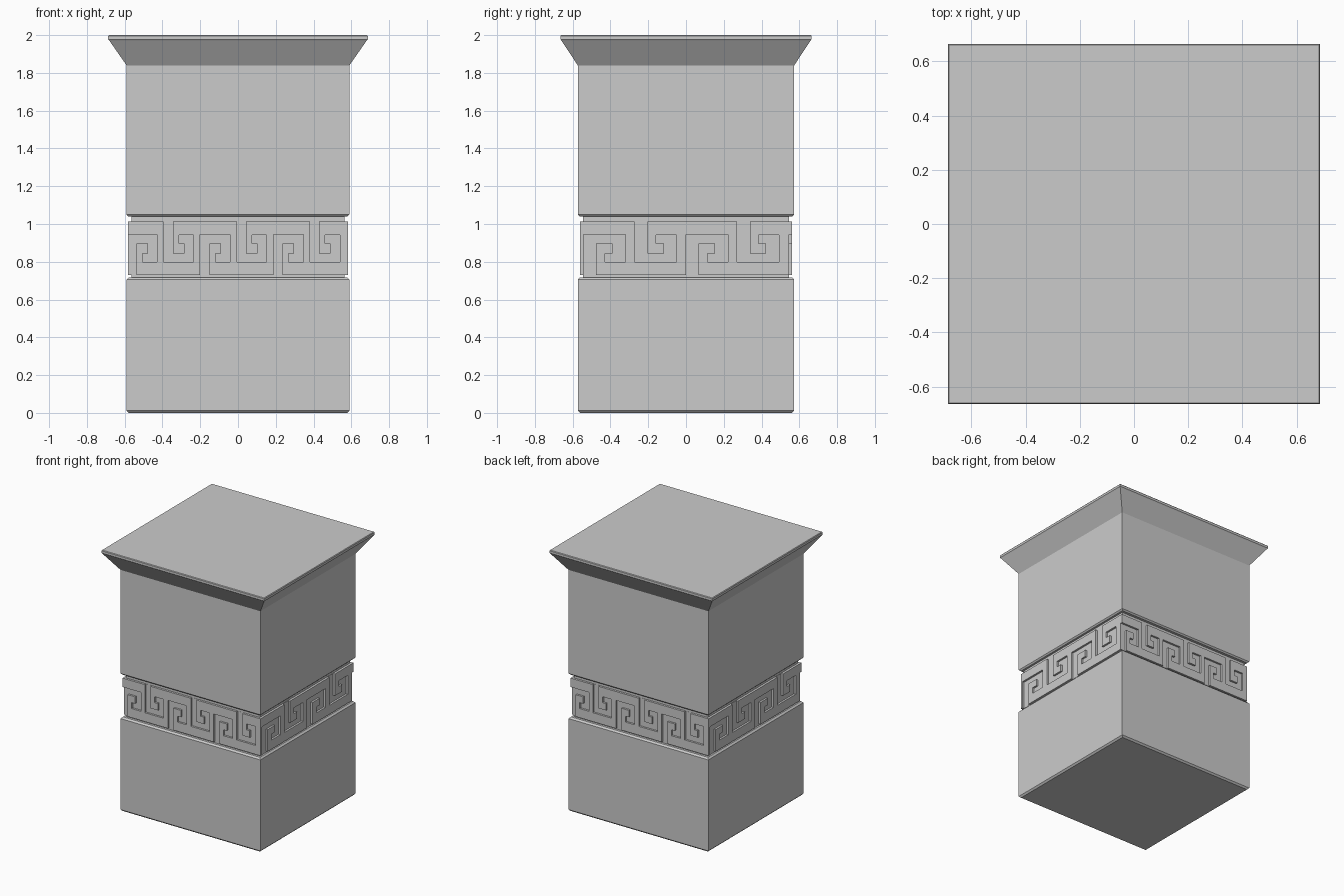
import bpy, bmesh, math
from mathutils import Matrix, Vector

if "Cube" in bpy.data.objects:
    bpy.data.objects.remove(bpy.data.objects["Cube"])


def finish(bm, name):
    bmesh.ops.recalc_face_normals(bm, faces=bm.faces)
    me = bpy.data.meshes.new(name)
    bm.to_mesh(me)
    bm.free()
    ob = bpy.data.objects.new(name, me)
    bpy.context.scene.collection.objects.link(ob)
    return ob


def stack(name, rings):
    """Closed rectangular solid from (half_x, half_y, z) rings."""
    bm = bmesh.new()
    loops = [[bm.verts.new((sx * hx, sy * hy, z))
              for sx, sy in ((-1, -1), (1, -1), (1, 1), (-1, 1))]
             for hx, hy, z in rings]
    bm.faces.new(loops[0])
    bm.faces.new(loops[-1])
    for a, b in zip(loops, loops[1:]):
        for i in range(4):
            j = (i + 1) % 4
            bm.faces.new((a[i], a[j], b[j], b[i]))
    return finish(bm, name)


def block(name, hx, hy, z0, z1, c):
    return stack(name, [(hx - c, hy - c, z0), (hx, hy, z0 + c),
                        (hx, hy, z1 - c), (hx - c, hy - c, z1)])


# Plain blocks, recessed neck and flared cap
block("lower_block", 0.59, 0.573, 0.0, 0.718, 0.012)
stack("upper_block", [(0.58, 0.563, 1.04), (0.59, 0.573, 1.05), (0.59, 0.573, 1.845)])
stack("recessed_neck", [(0.565, 0.544, 0.70), (0.565, 0.544, 1.06)])
stack("flared_cap", [(0.59, 0.573, 1.84), (0.682, 0.66, 1.972),
                     (0.687, 0.665, 1.978), (0.687, 0.665, 1.995), (0.683, 0.661, 2.0)])

# Key-pattern band
HX, HY, Z0, Z1, DEPTH = 0.582, 0.56, 0.73, 1.012, 0.015
band = stack("key_pattern_band", [(HX, HY, Z0), (HX, HY, Z1)])

# Hook-shaped groove outline: u in pitches, z for a groove open at the bottom
HOOK = [(0, 0.70), (0, 0.944), (0.82, 0.944), (0.82, 0.80), (0.42, 0.80), (0.42, 0.845),
        (0.57, 0.845), (0.57, 0.897), (0.25, 0.897), (0.25, 0.70)]

cut = bmesh.new()


def groove_row(start, pitch, count, face, angle):
    rot = Matrix.Rotation(angle, 4, 'Z')
    for i in range(count):
        pts = []
        for u, z in HOOK:
            if i % 2:
                z = Z0 + Z1 - z
            pts.append((start + (i + u) * pitch, z))
        near = [cut.verts.new(rot @ Vector((x, -face - 0.03, z))) for x, z in pts]
        far = [cut.verts.new(rot @ Vector((x, -face + DEPTH, z))) for x, z in pts]
        cut.faces.new(near)
        cut.faces.new(far)
        for k in range(len(pts)):
            m = (k + 1) % len(pts)
            cut.faces.new((near[k], near[m], far[m], far[k]))


for half_turn in (0, math.pi):
    groove_row(-0.587, 0.1935, 6, HY, half_turn)
    groove_row(-0.543, 0.271, 4, HX, half_turn + math.pi / 2)

cutter = finish(cut, "groove_cutter")
cutter.hide_render = True
cutter.display_type = 'WIRE'

# Carve the grooves and discard the cutter
mod = band.modifiers.new("grooves", 'BOOLEAN')
mod.operation = 'DIFFERENCE'
mod.solver = 'EXACT'
mod.object = cutter
bpy.context.view_layer.objects.active = band
band.select_set(True)
bpy.ops.object.modifier_apply(modifier=mod.name)
bpy.data.objects.remove(cutter)
